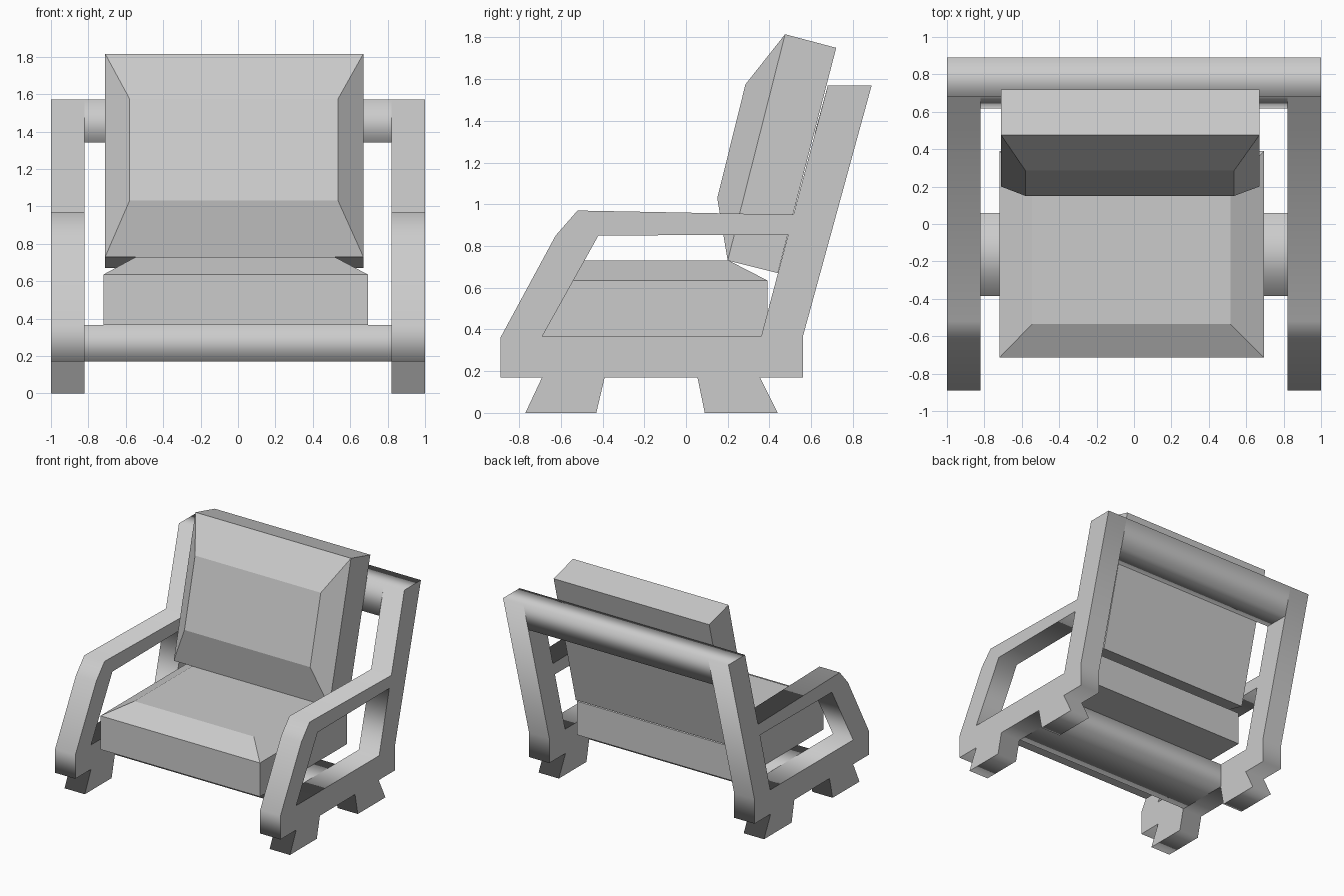
import bpy, bmesh
from math import pi

if "Cube" in bpy.data.objects:
    bpy.data.objects.remove(bpy.data.objects["Cube"])


def profile_part(name, splines, x, width):
    """Extrude closed (y, z) outlines along x; inner outlines become holes."""
    cu = bpy.data.curves.new(name, 'CURVE')
    cu.dimensions = '2D'
    cu.fill_mode = 'BOTH'
    cu.extrude = width / 2
    for pts in splines:
        sp = cu.splines.new('POLY')
        sp.points.add(len(pts) - 1)
        for p, (y, z) in zip(sp.points, pts):
            p.co = (y, z, 0, 1)
        sp.use_cyclic_u = True
    ob = bpy.data.objects.new(name, cu)
    bpy.context.collection.objects.link(ob)
    ob.rotation_euler = (pi / 2, 0, pi / 2)
    ob.location.x = x
    bpy.ops.object.select_all(action='DESELECT')
    bpy.context.view_layer.objects.active = ob
    ob.select_set(True)
    bpy.ops.object.convert(target='MESH')
    return ob


def cushion(name, rings):
    """Skin rectangular rings, each (x0, x1, (y, z) edge a, (y, z) edge b)."""
    bm = bmesh.new()
    loops = [[bm.verts.new(c) for c in ((x0, *a), (x1, *a), (x1, *b), (x0, *b))]
             for x0, x1, a, b in rings]
    for lo, hi in zip(loops, loops[1:]):
        for i in range(4):
            j = (i + 1) % 4
            bm.faces.new((lo[i], lo[j], hi[j], hi[i]))
    bm.faces.new(loops[0])
    bm.faces.new(loops[-1])
    bmesh.ops.recalc_face_normals(bm, faces=bm.faces)
    me = bpy.data.meshes.new(name)
    bm.to_mesh(me)
    bm.free()
    ob = bpy.data.objects.new(name, me)
    bpy.context.collection.objects.link(ob)
    return ob


# Side frames: feet, rail, armrest and back post in one outline with a hole
outline = [(-.77, 0), (-.43, 0), (-.39, .17), (.055, .17), (.09, 0), (.44, 0),
           (.355, .17), (.56, .17), (.56, .365), (.89, 1.57), (.68, 1.57),
           (.515, .95), (-.52, .97), (-.625, .85), (-.89, .36), (-.89, .17),
           (-.69, .17)]
opening = [(-.69, .365), (-.42, .85), (.49, .855), (.36, .365)]
for side, x in (("left", -.91), ("right", .91)):
    profile_part(side + "_side_frame", [outline, opening], x, .18)

# Slanted top rail between the back posts
profile_part("back_top_rail",
             [[(.617, 1.34), (.827, 1.34), (.89, 1.57), (.68, 1.57)]], 0, 1.64)

# Cross beam under the seat
profile_part("seat_beam",
             [[(-.385, .17), (.06, .17), (.06, .365), (-.385, .365)]], 0, 1.64)

# Seat cushion with bevelled top
cushion("seat_cushion", [
    (-.72, .695, (-.715, .365), (.39, .365)),
    (-.72, .695, (-.715, .635), (.39, .635)),
    (-.545, .515, (-.535, .73), (.205, .73))])

# Leaning back cushion with bevelled front
cushion("back_cushion", [
    (-.71, .67, (.44, .67), (.72, 1.75)),
    (-.71, .67, (.20, .73), (.475, 1.815)),
    (-.58, .535, (.15, 1.03), (.285, 1.575))])
